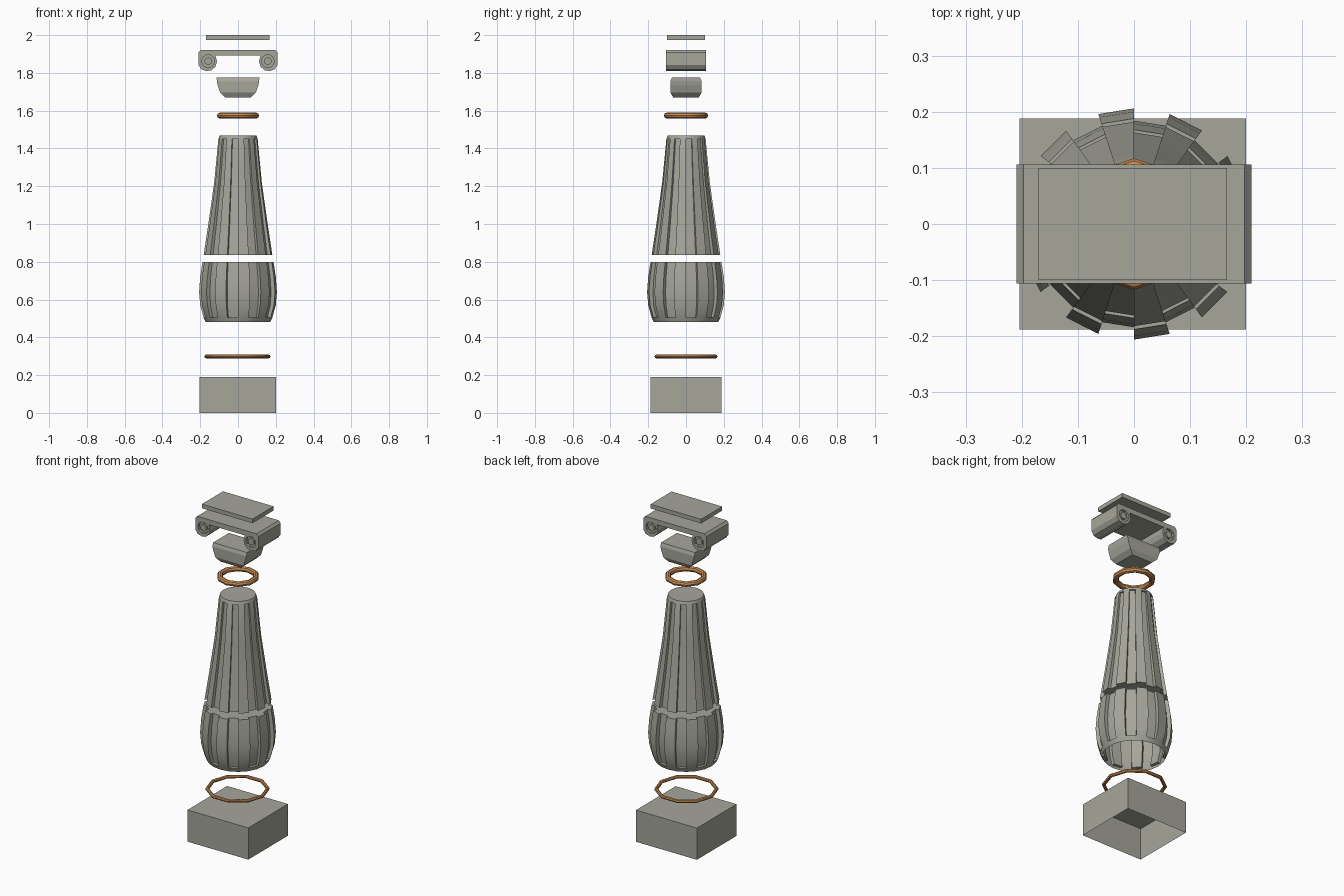
import bpy, bmesh, math
from mathutils import Vector

if "Cube" in bpy.data.objects:
    bpy.data.objects.remove(bpy.data.objects["Cube"])


def material(name, col):
    m = bpy.data.materials.new(name)
    m.diffuse_color = (*col, 1)
    m.use_nodes = True
    m.node_tree.nodes["Principled BSDF"].inputs["Base Color"].default_value = m.diffuse_color
    return m


STONE = material("grey stone", (0.38, 0.38, 0.33))
BRONZE = material("orange bronze", (0.60, 0.27, 0.09))


def finish(bm, name, mat, smooth=False):
    bmesh.ops.remove_doubles(bm, verts=bm.verts, dist=1e-5)
    bmesh.ops.recalc_face_normals(bm, faces=bm.faces)
    me = bpy.data.meshes.new(name)
    bm.to_mesh(me)
    bm.free()
    ob = bpy.data.objects.new(name, me)
    bpy.context.collection.objects.link(ob)
    me.materials.append(mat)
    if smooth:
        bpy.ops.object.select_all(action='DESELECT')
        ob.select_set(True)
        bpy.context.view_layer.objects.active = ob
        bpy.ops.object.shade_smooth_by_angle(angle=math.radians(35))
    return ob


def loft(name, rows, mat, bottom=True, top=True, smooth=False):
    """Skin a stack of closed loops, with optional end caps."""
    bm = bmesh.new()
    loops = [[bm.verts.new(p) for p in row] for row in rows]
    n = len(loops[0])
    for a, b in zip(loops, loops[1:]):
        for i in range(n):
            j = (i + 1) % n
            bm.faces.new((a[i], a[j], b[j], b[i]))
    if bottom:
        bm.faces.new(loops[0][::-1])
    if top:
        bm.faces.new(loops[-1])
    return finish(bm, name, mat, smooth)


def rect(hx, hy, z, cx=0.0):
    return [(cx - hx, -hy, z), (cx + hx, -hy, z), (cx + hx, hy, z), (cx - hx, hy, z)]


def fluted(r, depth, z):
    """Ten ridges alternating with ten grooves."""
    pts = []
    for k in range(10):
        a = math.radians(90 + 36 * k)
        b, c = a + math.radians(18), a + math.radians(36)
        for ang, rad in ((a, r), (b, r), (b, r - depth), (c, r - depth)):
            pts.append((rad * math.cos(ang), rad * math.sin(ang), z))
    return pts


def ring(name, major, minor, z, start, cx=0.0):
    bm = bmesh.new()
    n, m = 10, 8
    v = []
    for i in range(n):
        a = start + math.tau * i / n
        for j in range(m):
            t = math.tau * j / m
            r = major + minor * math.cos(t)
            v.append(bm.verts.new((cx + r * math.cos(a), r * math.sin(a), z + minor * math.sin(t))))
    for i in range(n):
        for j in range(m):
            i2, j2 = (i + 1) % n, (j + 1) % m
            bm.faces.new((v[i * m + j], v[i2 * m + j], v[i2 * m + j2], v[i * m + j2]))
    return finish(bm, name, BRONZE, True)


def disc(name, x, y, z, r, half, n=10):
    rows = [[(x + r * math.cos(math.tau * i / n), yy, z + r * math.sin(math.tau * i / n))
             for i in range(n)] for yy in (y - half, y + half)]
    return loft(name, rows, STONE)


# Plinth, hollow from below
loft("plinth", [rect(0.202, 0.188, 0, -0.002), rect(0.202, 0.188, 0.19, -0.002)], STONE, bottom=False)

# Bronze rings
ring("lower_ring", 0.165, 0.010, 0.299, 0, -0.003)
ring("upper_ring", 0.101, 0.016, 1.574, math.pi / 2)

# Lower shaft drum, open below
lower = [(0.48, 0.170, 0), (0.505, 0.182, 0), (0.505, 0.182, 0.018), (0.57, 0.200, 0.020),
         (0.64, 0.206, 0.022), (0.72, 0.200, 0.021), (0.80, 0.188, 0.020)]
loft("lower_shaft", [fluted(r, d, z) for z, r, d in lower], STONE, bottom=False, smooth=True)

# Upper shaft drum
upper = [(0.835, 0.182, 0.019), (1.0, 0.157, 0.016), (1.22, 0.126, 0.012), (1.45, 0.104, 0.010),
         (1.45, 0.104, 0), (1.468, 0.097, 0)]
loft("upper_shaft", [fluted(r, d, z) for z, r, d in upper], STONE, smooth=True)

# Cushion block under the capital
loft("cushion_block", [rect(0.068, 0.068, 1.67), rect(0.094, 0.082, 1.695), rect(0.108, 0.082, 1.735),
                       rect(0.112, 0.082, 1.755), rect(0.113, 0.075, 1.775)], STONE)

# Scroll capital: mirrored outline extruded front to back
half = [(0.197, 1.922), (0.209, 1.908), (0.209, 1.842), (0.193, 1.818), (0.168, 1.810),
        (0.142, 1.813), (0.120, 1.832), (0.111, 1.860), (0.119, 1.892)]
outline = half + [(-x, z) for x, z in reversed(half)]
capital = loft("scroll_capital", [[(x, y, z) for x, z in outline] for y in (-0.106, 0.106)], STONE)

# Recessed scroll eyes with raised centres
for sx in (-1, 1):
    for sy in (-1, 1):
        cut = disc("eye_cutter", sx * 0.158, sy * 0.106, 1.862, 0.034, 0.014)
        cut.hide_render = True
        cut.hide_viewport = False
        cut.display_type = 'WIRE'
        mod = capital.modifiers.new("eye_recess", 'BOOLEAN')
        mod.operation = 'DIFFERENCE'
        mod.solver = 'EXACT'
        mod.object = cut
        disc("scroll_eye", sx * 0.158, sy * 0.095, 1.862, 0.020, 0.008)

# Top slab
loft("abacus", [rect(0.168, 0.1, 1.975, -0.002), rect(0.168, 0.1, 2.0, -0.002)], STONE)
